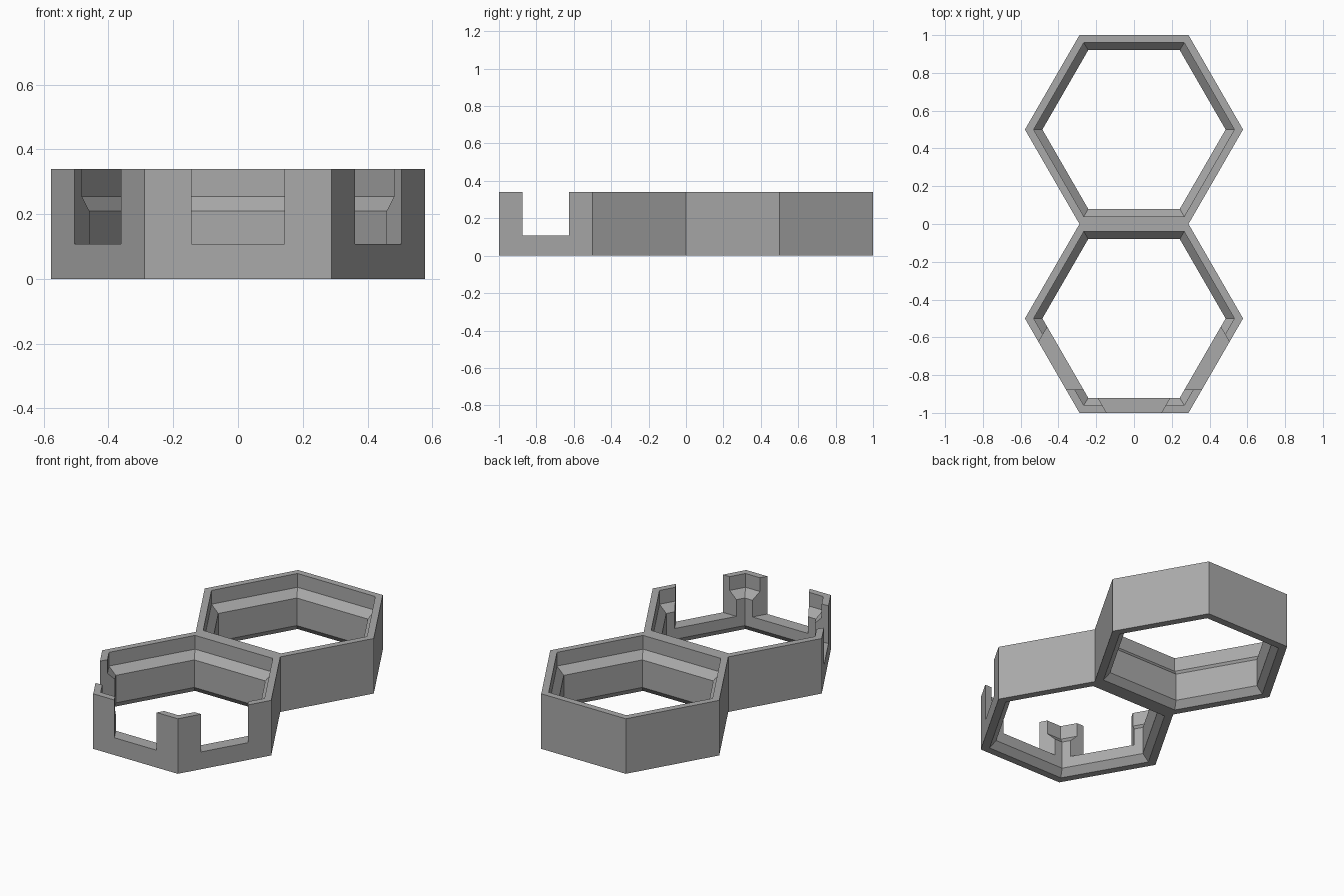
import bpy, bmesh
from math import cos, sin, pi, radians
from mathutils import Matrix

cube = bpy.data.objects.get("Cube")
if cube:
    bpy.data.objects.remove(cube, do_unlink=True)

HEIGHT = 0.34
APOTHEM = 0.5
SIDE = APOTHEM * 2 / 3 ** 0.5

grey = bpy.data.materials.new("plain grey")
grey.use_nodes = True
COLOUR = (0.4, 0.4, 0.4, 1)
grey.diffuse_color = COLOUR
grey.node_tree.nodes["Principled BSDF"].inputs["Base Color"].default_value = COLOUR


def make_object(name, bm):
    bmesh.ops.recalc_face_normals(bm, faces=bm.faces)
    mesh = bpy.data.meshes.new(name)
    bm.to_mesh(mesh)
    bm.free()
    mesh.materials.append(grey)
    obj = bpy.data.objects.new(name, mesh)
    bpy.context.collection.objects.link(obj)
    return obj


# Wall section: (apothem, z), with an inner ledge and a chamfered foot
SECTION = [(0.5, 0), (0.5, HEIGHT), (0.46, HEIGHT), (0.46, 0.255),
           (0.42, 0.21), (0.42, 0.04), (0.455, 0)]


def hex_ring(name, y):
    bm = bmesh.new()
    loops = []
    for apothem, z in SECTION:
        r = apothem * SIDE / APOTHEM
        loops.append([bm.verts.new((r * cos(k * pi / 3), y + r * sin(k * pi / 3), z))
                      for k in range(6)])
    for i, a in enumerate(loops):
        b = loops[(i + 1) % len(loops)]
        for k in range(6):
            n = (k + 1) % 6
            bm.faces.new((a[k], a[n], b[n], b[k]))
    return make_object(name, bm)


def notch_cutter(name, y, turn):
    # Opening in one wall, its ends parallel to the neighbouring walls
    bm = bmesh.new()
    slant = 1 / 3 ** 0.5
    outline = []
    for depth in (-0.05, 0.12):
        half = SIDE / 4 + depth * slant
        outline.append((half, depth - APOTHEM))
        outline.insert(0, (-half, depth - APOTHEM))
    face = bm.faces.new([bm.verts.new((px, py, 0.107)) for px, py in outline])
    extruded = bmesh.ops.extrude_face_region(bm, geom=[face])["geom"]
    top = [v for v in extruded if isinstance(v, bmesh.types.BMVert)]
    bmesh.ops.translate(bm, verts=top, vec=(0, 0, 0.4))
    bm.transform(Matrix.Translation((0, y, 0)) @ Matrix.Rotation(radians(turn), 4, "Z"))
    cutter = make_object(name, bm)
    cutter.hide_render = True
    cutter.display_type = "WIRE"
    return cutter


# Closed rear ring and notched front ring, sharing one wall line
back_ring = hex_ring("back_ring", APOTHEM)
front_ring = hex_ring("front_ring", -APOTHEM)

cutters = []
for label, turn in (("front", 0), ("left", 60), ("right", -60)):
    cutter = notch_cutter(label + "_notch_cutter", -APOTHEM, turn)
    cutters.append(cutter)
    mod = front_ring.modifiers.new(label + "_notch", "BOOLEAN")
    mod.operation = "DIFFERENCE"
    mod.solver = "EXACT"
    mod.object = cutter

# Join the rings, then bake the cuts and drop the cutters
union = front_ring.modifiers.new("join_rings", "BOOLEAN")
union.operation = "UNION"
union.solver = "EXACT"
union.object = back_ring
bpy.context.view_layer.update()
baked = bpy.data.meshes.new_from_object(
    front_ring.evaluated_get(bpy.context.evaluated_depsgraph_get()))
front_ring.modifiers.clear()
front_ring.data = baked
front_ring.name = "double_hex_frame"
for helper in cutters + [back_ring]:
    bpy.data.objects.remove(helper, do_unlink=True)
